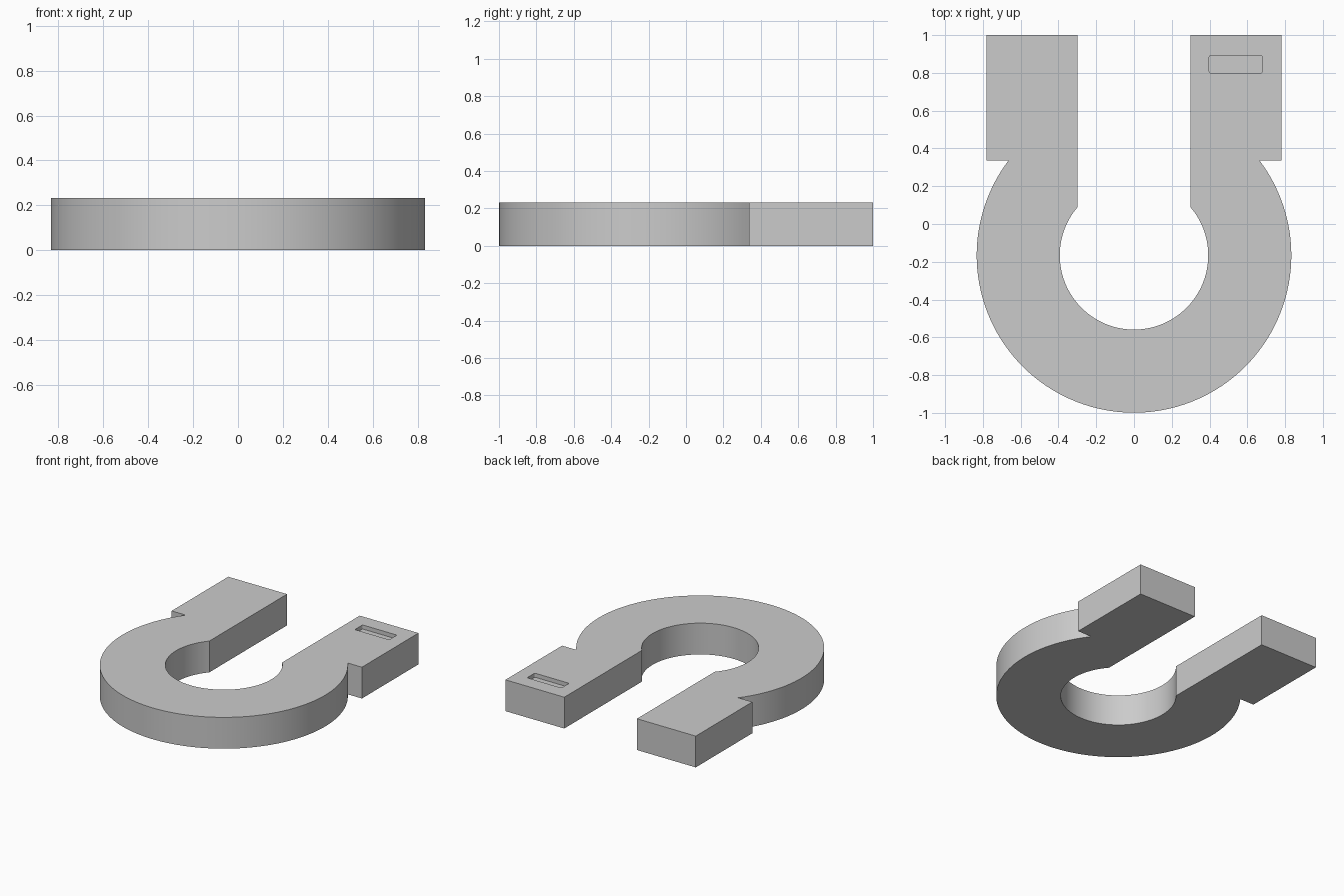
import bpy
import bmesh
import math

if "Cube" in bpy.data.objects:
    bpy.data.objects.remove(bpy.data.objects["Cube"], do_unlink=True)

HEIGHT = 0.232
CENTER_Y = -0.166
OUTER_R, INNER_R = 0.833, 0.393
LEG_IN, LEG_OUT = 0.298, 0.78
LEG_START, LEG_END = 0.337, 1.0

grey = bpy.data.materials.new("plain grey")
grey.use_nodes = True
color = (0.6, 0.6, 0.6, 1)
grey.diffuse_color = color
grey.node_tree.nodes["Principled BSDF"].inputs["Base Color"].default_value = color


def arc(radius, start, end, steps, cx=0.0, cy=CENTER_Y):
    angles = [start + (end - start) * i / steps for i in range(steps + 1)]
    return [(cx + radius * math.cos(a), cy + radius * math.sin(a)) for a in angles]


def extrude_outline(name, outline, bottom, top):
    bm = bmesh.new()
    face = bm.faces.new([bm.verts.new((x, y, bottom)) for x, y in outline])
    result = bmesh.ops.extrude_face_region(bm, geom=[face])
    moved = [v for v in result["geom"] if isinstance(v, bmesh.types.BMVert)]
    bmesh.ops.translate(bm, verts=moved, vec=(0, 0, top - bottom))
    bmesh.ops.recalc_face_normals(bm, faces=bm.faces)
    mesh = bpy.data.meshes.new(name)
    bm.to_mesh(mesh)
    bm.free()
    mesh.materials.append(grey)
    obj = bpy.data.objects.new(name, mesh)
    bpy.context.collection.objects.link(obj)
    return obj


# Horseshoe body: outer arc, right leg, inner arc, left leg
outer_a = math.asin((LEG_START - CENTER_Y) / OUTER_R)
inner_a = math.acos(LEG_IN / INNER_R)
outline = arc(OUTER_R, math.pi - outer_a, 2 * math.pi + outer_a, 96)
outline += [(LEG_OUT, LEG_START), (LEG_OUT, LEG_END), (LEG_IN, LEG_END)]
outline += arc(INNER_R, 2 * math.pi + inner_a, math.pi - inner_a, 80)
outline += [(-LEG_IN, LEG_END), (-LEG_OUT, LEG_END), (-LEG_OUT, LEG_START)]
body = extrude_outline("horseshoe_body", outline, 0, HEIGHT)

# Shallow slot with softened corners in the left leg
corner = 0.008
slot = []
for i, (x, y) in enumerate([(0.68, 0.89), (0.398, 0.89), (0.398, 0.80), (0.68, 0.80)]):
    cx = x - corner if x > 0.5 else x + corner
    cy = y - corner if y > 0.85 else y + corner
    slot += arc(corner, i * math.pi / 2, (i + 1) * math.pi / 2, 4, cx, cy)
cutter = extrude_outline("slot_cutter", slot, HEIGHT - 0.03, HEIGHT + 0.1)

cut = body.modifiers.new("slot", 'BOOLEAN')
cut.operation = 'DIFFERENCE'
cut.solver = 'EXACT'
cut.object = cutter
bpy.ops.object.select_all(action='DESELECT')
body.select_set(True)
bpy.context.view_layer.objects.active = body
bpy.ops.object.modifier_apply(modifier=cut.name)
bpy.data.objects.remove(cutter, do_unlink=True)
bpy.ops.object.shade_smooth_by_angle(angle=math.radians(30))
